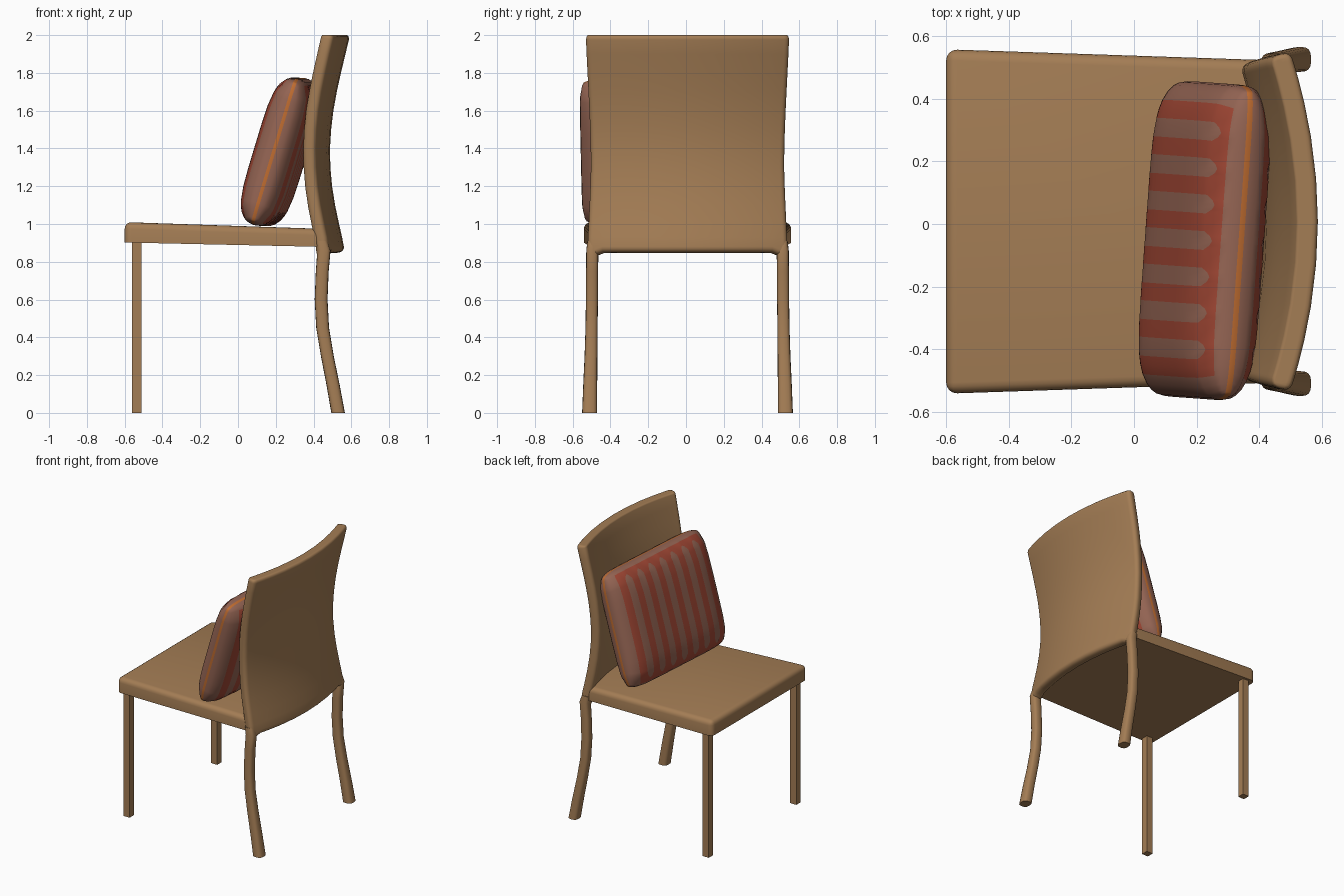
import bpy, bmesh, math
from mathutils import Vector

if "Cube" in bpy.data.objects:
    bpy.data.objects.remove(bpy.data.objects["Cube"])

CY = 0.008  # centre line of the chair in y


def material(name, rgb):
    m = bpy.data.materials.new(name)
    m.diffuse_color = (*rgb, 1)
    m.use_nodes = True
    m.node_tree.nodes["Principled BSDF"].inputs["Base Color"].default_value = m.diffuse_color
    return m


WOOD = material("warm wood", (0.37, 0.205, 0.09))
RED = material("brick red", (0.35, 0.062, 0.034))
ROSE = material("dusty rose brown", (0.30, 0.13, 0.088))
ORANGE = material("orange piping", (0.52, 0.15, 0.03))


def finish(bm, name, mats, angle=35, mods=()):
    bmesh.ops.recalc_face_normals(bm, faces=bm.faces[:])
    me = bpy.data.meshes.new(name)
    bm.to_mesh(me)
    bm.free()
    ob = bpy.data.objects.new(name, me)
    bpy.context.collection.objects.link(ob)
    for m in mats:
        me.materials.append(m)
    for kind, props in mods:
        mod = ob.modifiers.new(kind.lower(), kind)
        for key, value in props.items():
            setattr(mod, key, value)
    bpy.ops.object.select_all(action='DESELECT')
    ob.select_set(True)
    bpy.context.view_layer.objects.active = ob
    if mods:
        bpy.ops.object.convert(target='MESH')
    bpy.ops.object.shade_smooth_by_angle(angle=math.radians(angle))
    return ob


def loft(bm, rings):
    """Skin a list of closed rings and cap both ends."""
    rows = [[bm.verts.new(p) for p in r] for r in rings]
    n = len(rows[0])
    for a, b in zip(rows, rows[1:]):
        for i in range(n):
            bm.faces.new((a[i], a[(i + 1) % n], b[(i + 1) % n], b[i]))
    bm.faces.new(rows[0])
    bm.faces.new(rows[-1])


# Seat: tapered, slightly sloping slab with rounded top and front corners
plan = [(-0.6, -0.55), (0.44, -0.515), (0.475, -0.25), (0.49, 0),
        (0.475, 0.25), (0.44, 0.515), (-0.6, 0.55)]
bm = bmesh.new()
loft(bm, [[(x, y + CY, z0 - k * (x + 0.6)) for x, y in plan]
          for z0, k in ((0.902, 0.022), (1.01, 0.034))])
edges = []
for e in bm.edges:
    a, b = (v.co for v in e.verts)
    top = min(a.z, b.z) > 0.95
    front_corner = abs(a.z - b.z) > 0.08 and a.x < -0.5
    if top and max(a.x, b.x) < 0.45 or front_corner:
        edges.append(e)
bmesh.ops.bevel(bm, geom=edges, offset=0.035, segments=4, profile=0.5, affect='EDGES')
finish(bm, "seat", [WOOD])

# Front legs: plain square posts
for side in (-1, 1):
    bm = bmesh.new()
    cy = CY + side * 0.505
    square = [(-0.56, cy - 0.025), (-0.51, cy - 0.025), (-0.51, cy + 0.025), (-0.56, cy + 0.025)]
    loft(bm, [[(x, y, z) for x, y in square] for z in (0, 0.92)])
    finish(bm, "front_leg", [WOOD])

# Back legs: curved, rounded posts: z, x, y, half depth, half width
stations = [(0, 0.53, 0.518, 0.036, 0.04), (0.15, 0.503, 0.515, 0.035, 0.037),
            (0.3, 0.473, 0.511, 0.034, 0.034), (0.45, 0.448, 0.508, 0.034, 0.032),
            (0.6, 0.44, 0.506, 0.034, 0.032), (0.75, 0.446, 0.505, 0.034, 0.032),
            (0.86, 0.455, 0.504, 0.035, 0.032), (0.91, 0.443, 0.502, 0.03, 0.028)]
for side in (-1, 1):
    bm = bmesh.new()
    rings = []
    for z, x, y, rx, ry in stations:
        ring = []
        for i in range(16):
            c, s = math.cos(i * math.pi / 8), math.sin(i * math.pi / 8)
            ring.append((x + rx * math.copysign(abs(c) ** 0.7, c),
                         CY + side * y + ry * math.copysign(abs(s) ** 0.7, s), z))
        rings.append(ring)
    loft(bm, rings)
    finish(bm, "back_leg", [WOOD], 45)

# Backrest: curved sheet (z, rear x, half width) given thickness and round edges
rows = [(0.855, 0.565, 0.538), (0.93, 0.551, 0.534), (1.0, 0.535, 0.53), (1.1, 0.514, 0.525),
        (1.2, 0.498, 0.521), (1.3, 0.489, 0.518), (1.4, 0.487, 0.519), (1.5, 0.493, 0.522),
        (1.6, 0.505, 0.526), (1.7, 0.523, 0.531), (1.8, 0.545, 0.536), (1.9, 0.569, 0.541),
        (2.0, 0.593, 0.545)]
across = [-1, -0.94, -0.89, -0.84, -0.7, -0.5, -0.25, 0, 0.25, 0.5, 0.7, 0.84, 0.89, 0.94, 1]
bm = bmesh.new()
grid = []
for r, (z, x, half) in enumerate(rows):
    line = []
    for t in across:
        # the lowest row dips at both ends to flow into the legs
        drop = 0.035 * max(0, (abs(t) - 0.84) / 0.16) if r == 0 else 0
        y = t * half
        line.append(bm.verts.new((x - 0.3 * y * y, CY + y, z - drop)))
    grid.append(line)
for a, b in zip(grid, grid[1:]):
    for i in range(len(across) - 1):
        bm.faces.new((a[i], b[i], b[i + 1], a[i + 1]))
bmesh.ops.recalc_face_normals(bm, faces=bm.faces[:])
if sum(f.normal.x for f in bm.faces) < 0:
    bmesh.ops.reverse_faces(bm, faces=bm.faces[:])
back = finish(bm, "backrest", [WOOD], 50, [
    ('SOLIDIFY', dict(thickness=0.07, offset=-1)),
    ('BEVEL', dict(width=0.026, segments=4, limit_method='ANGLE',
                   angle_limit=math.radians(50)))])
for v in back.data.vertices:
    v.co.z = min(v.co.z, 2.0)

# Cushion: puffy, leaning, turned a little; striped on both faces, piped on the rim
HU, HV, HW, PITCH, STRIPE = 0.505, 0.405, 0.112, 0.117, 0.03
yaw, lean = 0.072, 0.294
U = Vector((math.sin(yaw), math.cos(yaw), 0))
E = Vector((math.cos(yaw), -math.sin(yaw), 0))
V = E * math.sin(lean) + Vector((0, 0, math.cos(lean)))
W = -E * math.cos(lean) + Vector((0, 0, math.sin(lean)))
centre = Vector((0.225, -0.053, 1.382))
us = sorted([k * PITCH + d * STRIPE for k in range(-3, 4) for d in (-1, -0.5, 0, 0.5, 1)]
            + [s * u for s in (-1, 1) for u in (0.41, 0.44, 0.47, 0.49, 0.5, HU)])
vs = sorted([0] + [s * v for s in (-1, 1) for v in (0.12, 0.22, 0.3, 0.36, 0.385, 0.398, HV)])


def from_stripe(u):
    return min(1, min(abs(u - k * PITCH) for k in range(-3, 4)) / STRIPE)


def cushion_point(u, v, side):
    if abs(abs(v) - 0.36) < 1e-6:  # rounded stripe ends
        v -= math.copysign(0.035 * from_stripe(u) ** 2, v)
    a, b = abs(u) / HU, abs(v) / HV
    w = HW * math.sqrt(max(0, (1 - a ** 6) * (1 - b ** 5))) + 0.009
    u, v = u * (1 - 0.045 * b ** 10), v * (1 - 0.06 * a ** 10)
    return centre + U * u + V * v + W * (side * w)


def cushion_colour(u, v):
    if abs(u) > 0.44 or abs(v) > 0.385:
        return 1
    return 1 if from_stripe(u) < 0.99 and abs(v) < 0.36 else 0


bm = bmesh.new()
rims = []
nu, nv = len(us), len(vs)
for side in (1, -1):
    g = [[bm.verts.new(cushion_point(u, v, side)) for u in us] for v in vs]
    for j in range(nv - 1):
        for i in range(nu - 1):
            f = bm.faces.new((g[j][i], g[j][i + 1], g[j + 1][i + 1], g[j + 1][i]))
            f.material_index = cushion_colour((us[i] + us[i + 1]) / 2, (vs[j] + vs[j + 1]) / 2)
    rims.append(g[0] + [g[j][-1] for j in range(1, nv)] + g[-1][-2::-1]
                + [g[j][0] for j in range(nv - 2, 0, -1)])
p, q = rims
for i in range(len(p)):
    k = (i + 1) % len(p)
    bm.faces.new((p[i], p[k], q[k], q[i])).material_index = 2
finish(bm, "cushion", [RED, ROSE, ORANGE], 60)
